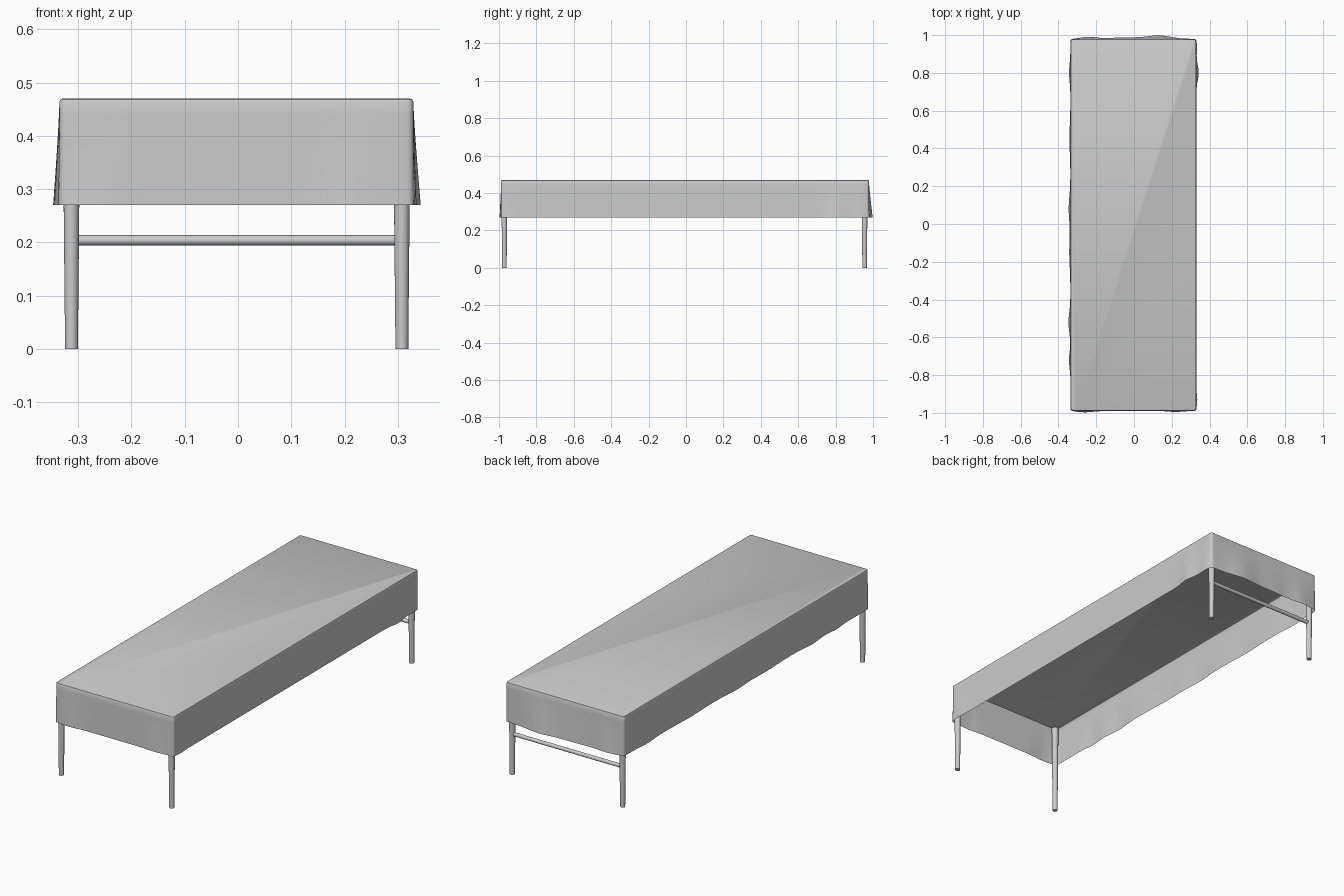
import bpy
import bmesh
import math

cube = bpy.data.objects.get("Cube")
if cube:
    bpy.data.objects.remove(cube, do_unlink=True)

grey = bpy.data.materials.new("light grey")
grey.use_nodes = True
COLOUR = (0.6, 0.6, 0.6, 1)
grey.diffuse_color = COLOUR
grey.node_tree.nodes["Principled BSDF"].inputs["Base Color"].default_value = COLOUR

# Extents of the draped top, and the hem height
X0, X1, Y0, Y1 = -0.335, 0.329, -0.988, 0.978
TOP, HEM = 0.47, 0.27
CORNER, EDGE = 0.012, 0.006


def finish(name, bm):
    mesh = bpy.data.meshes.new(name)
    bm.to_mesh(mesh)
    bm.free()
    obj = bpy.data.objects.new(name, mesh)
    bpy.context.collection.objects.link(obj)
    mesh.materials.append(grey)
    bpy.ops.object.select_all(action="DESELECT")
    obj.select_set(True)
    bpy.context.view_layer.objects.active = obj
    bpy.ops.object.shade_smooth_by_angle(angle=math.radians(40))
    return obj


# Soft folds: (centre along the side, width, outward push at the hem)
FOLDS = {
    "front": [(-0.26, 0.06, 0.007), (0.22, 0.05, 0.005)],
    "right": [(0.8, 0.05, 0.012), (0.93, 0.03, 0.003), (-0.93, 0.03, 0.004)],
    "back": [(0.13, 0.09, 0.018), (-0.24, 0.06, 0.011), (-0.05, 0.1, 0.008)],
    "left": [(-0.52, 0.07, 0.01), (0.08, 0.09, 0.009), (-0.72, 0.05, 0.008),
             (0.45, 0.1, 0.005), (0.8, 0.06, 0.007), (-0.15, 0.1, 0.006)],
}


def push(side, t):
    return sum(a * math.exp(-((t - c) / w) ** 2) for c, w, a in FOLDS[side])


def outline():
    """Points round the top with outward normal and hem push."""
    points = []
    corners = [(X1, Y0, -90), (X1, Y1, 0), (X0, Y1, 90), (X0, Y0, 180)]
    sides = ["right", "back", "left", "front"]
    for i, (cx, cy, start) in enumerate(corners):
        ax = cx - math.copysign(CORNER, cx)
        ay = cy - math.copysign(CORNER, cy)
        for k in range(5):
            a = math.radians(start + 22.5 * k)
            n = (math.cos(a), math.sin(a))
            points.append((ax + CORNER * n[0], ay + CORNER * n[1], n, 0.002))
        nx, ny, _ = corners[(i + 1) % 4]
        side, along_y = sides[i], i % 2 == 0
        a = math.radians(start + 90)
        n = (round(math.cos(a)), round(math.sin(a)))
        begin, end = (cy, ny) if along_y else (cx, nx)
        inset = math.copysign(CORNER, end - begin)
        begin, end = begin + inset, end - inset
        steps = 80 if along_y else 32
        for k in range(1, steps):
            t = begin + (end - begin) * k / steps
            x, y = (cx, t) if along_y else (t, cy)
            points.append((x, y, n, 0.002 + push(side, t)))
    return points


# Draped cloth: flat top with rounded edge and an open hanging skirt
bm = bmesh.new()
rows = [(-EDGE, TOP, 0), (-EDGE * 0.3, TOP - EDGE * 0.3, 0), (0, TOP - EDGE, 0)]
for k in range(1, 9):
    f = k / 8
    rows.append((0, TOP - EDGE + (HEM - TOP + EDGE) * f, f ** 1.2))
rings = []
for offset, z, flare in rows:
    rings.append([bm.verts.new((x + n[0] * (offset + p * flare),
                                y + n[1] * (offset + p * flare), z))
                  for x, y, n, p in outline()])
bm.faces.new(rings[0])
for upper, lower in zip(rings, rings[1:]):
    for i in range(len(upper)):
        j = (i + 1) % len(upper)
        bm.faces.new((upper[i], lower[i], lower[j], upper[j]))
finish("draped_cloth", bm)


# Tapered legs
LEG_X, LEG_Y = (-0.3125, 0.3075), (-0.971, 0.955)
for y, end in zip(LEG_Y, ("front", "back")):
    for x, hand in zip(LEG_X, ("right", "left")):
        bm = bmesh.new()
        height = TOP - 0.008
        bmesh.ops.create_cone(bm, cap_ends=True, segments=20, radius1=0.012,
                              radius2=0.0165, depth=height)
        bmesh.ops.translate(bm, verts=bm.verts, vec=(x, y, height / 2))
        finish(f"{end}_{hand}_leg", bm)

# Round rail joining the back legs
bpy.ops.mesh.primitive_cylinder_add(
    vertices=20, radius=0.0095, depth=LEG_X[1] - LEG_X[0],
    location=(sum(LEG_X) / 2, LEG_Y[1], 0.204), rotation=(0, math.pi / 2, 0))
rail = bpy.context.object
rail.name = "back_rail"
rail.data.materials.append(grey)
bpy.ops.object.shade_smooth_by_angle(angle=math.radians(40))
